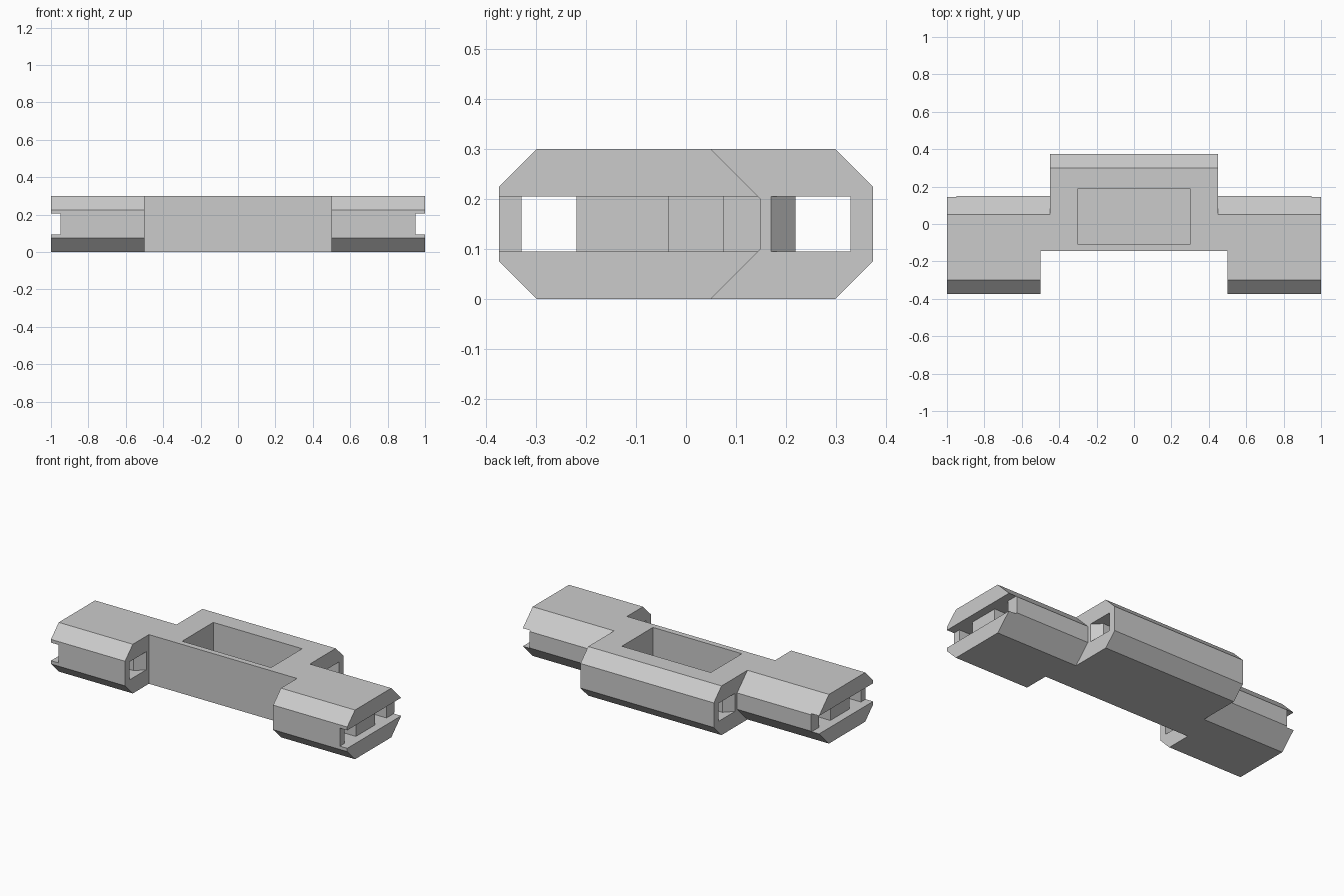
import bpy
import bmesh

default = bpy.data.objects.get("Cube")
if default:
    bpy.data.objects.remove(default, do_unlink=True)

grey = bpy.data.materials.new("light grey")
grey.use_nodes = True
grey.diffuse_color = (0.6, 0.6, 0.6, 1)
grey.node_tree.nodes["Principled BSDF"].inputs["Base Color"].default_value = (0.6, 0.6, 0.6, 1)


def prism(name, outline, place, low, high):
    """Extrude a 2D outline from low to high; place maps (u, v, w) to xyz."""
    bm = bmesh.new()
    ends = [[bm.verts.new(place(u, v, w)) for u, v in outline] for w in (low, high)]
    for ring in ends:
        bm.faces.new(ring)
    n = len(outline)
    for i in range(n):
        j = (i + 1) % n
        bm.faces.new((ends[0][i], ends[0][j], ends[1][j], ends[1][i]))
    bmesh.ops.recalc_face_normals(bm, faces=bm.faces)
    mesh = bpy.data.meshes.new(name)
    bm.to_mesh(mesh)
    bm.free()
    mesh.materials.append(grey)
    obj = bpy.data.objects.new(name, mesh)
    bpy.context.collection.objects.link(obj)
    return obj


def along_x(u, v, w):
    return (w, u, v)


def along_z(u, v, w):
    return (u, v, w)


def box(name, x0, x1, y0, y1, z0, z1):
    return prism(name, [(x0, y0), (x1, y0), (x1, y1), (x0, y1)], along_z, z0, z1)


def combine(target, tool, operation):
    """Apply a boolean and discard the tool."""
    tool.hide_render = True
    mod = target.modifiers.new(operation, "BOOLEAN")
    mod.operation = operation
    mod.solver = "EXACT"
    mod.object = tool
    bpy.context.view_layer.objects.active = target
    bpy.ops.object.modifier_apply(modifier=mod.name)
    bpy.data.objects.remove(tool, do_unlink=True)


# Chamfered bar spanning both arms
bar_profile = [(-0.3, 0), (0.05, 0), (0.15, 0.1), (0.15, 0.2), (0.05, 0.3),
               (-0.3, 0.3), (-0.375, 0.225), (-0.375, 0.075)]
body = prism("connector_body", bar_profile, along_x, -1, 1)

# Central block projecting at the back
block_profile = [(-0.05, 0), (0.3, 0), (0.375, 0.075), (0.375, 0.225), (0.3, 0.3), (-0.05, 0.3)]
combine(body, prism("back_block", block_profile, along_x, -0.45, 0.45), "UNION")

# Front recess between the arms, and the open top tray
combine(body, box("front_recess", -0.5, 0.5, -0.6, -0.145, -0.1, 0.4), "DIFFERENCE")
combine(body, box("top_tray", -0.3, 0.3, -0.11, 0.19, 0.05, 0.4), "DIFFERENCE")

# Lengthwise passage through the back block, flared at both mouths
back_passage = [(-0.6, 0.33), (-0.6, 0.17), (-0.45, 0.17), (-0.4, 0.22),
                (0.4, 0.22), (0.45, 0.17), (0.6, 0.17), (0.6, 0.33)]
combine(body, prism("back_passage", back_passage, along_z, 0.095, 0.205), "DIFFERENCE")

SLOT = (0.095, 0.205)
for side in (-1, 1):
    # Passage through each arm, flared towards the recess
    arm_passage = [(x * side, y) for x, y in
                   [(0.4, -0.33), (1.1, -0.33), (1.1, -0.22), (0.55, -0.22), (0.5, -0.17), (0.4, -0.17)]]
    combine(body, prism("arm_passage", arm_passage, along_z, *SLOT), "DIFFERENCE")
    # Slit across the arm tip, with a blind socket behind it
    tip = sorted((0.95 * side, 1.1 * side))
    combine(body, box("tip_slit", *tip, -0.6, 0.6, *SLOT), "DIFFERENCE")
    socket = sorted((0.5 * side, 1.1 * side))
    combine(body, box("blind_socket", *socket, -0.035, 0.075, *SLOT), "DIFFERENCE")
